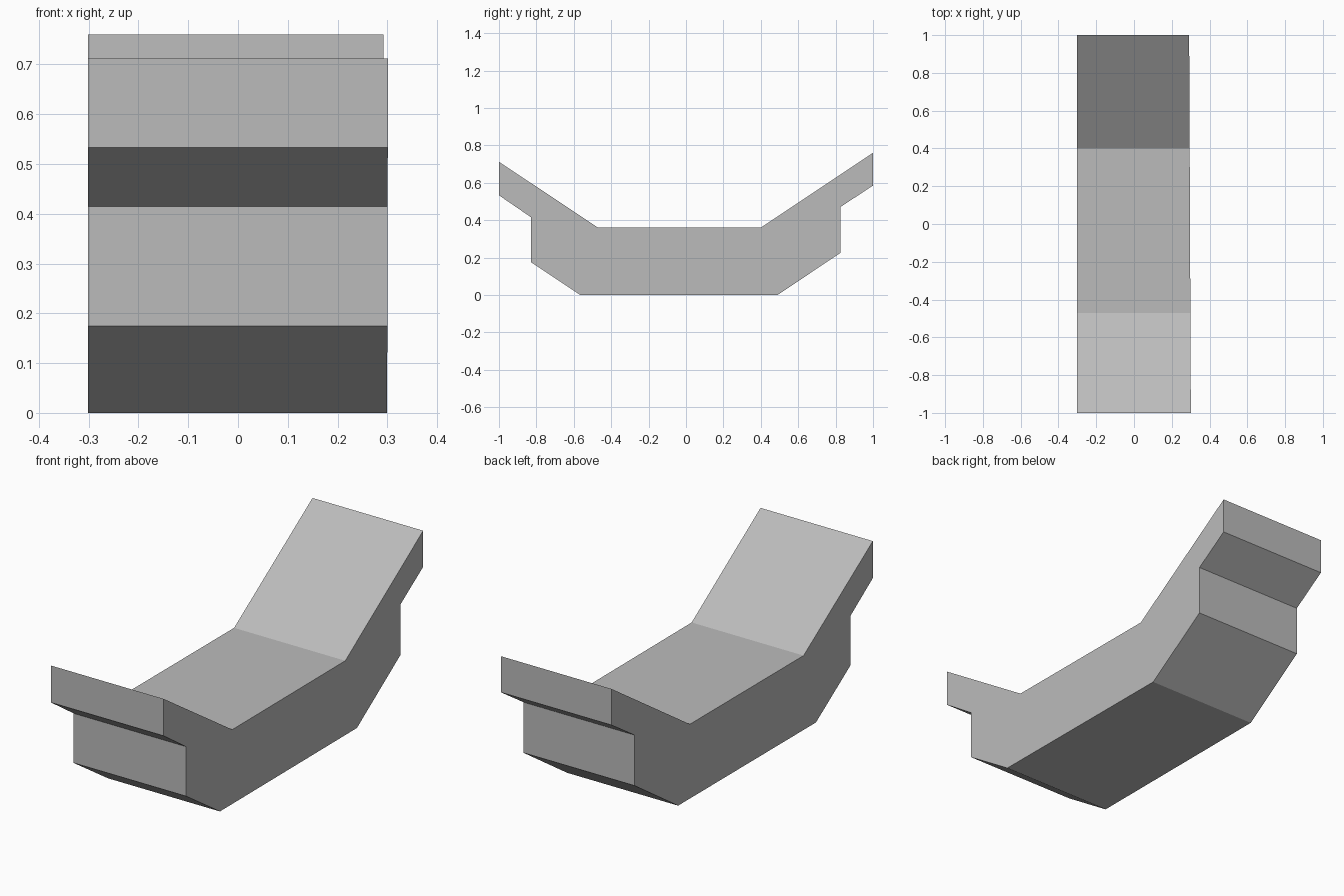
import bpy
import bmesh

cube = bpy.data.objects.get("Cube")
if cube:
    bpy.data.objects.remove(cube, do_unlink=True)

# Single grey finish
grey = bpy.data.materials.new("plain grey")
grey.use_nodes = True
color = (0.5, 0.5, 0.5, 1)
grey.diffuse_color = color
grey.node_tree.nodes["Principled BSDF"].inputs["Base Color"].default_value = color

# Side profile (y, z): flat bed with a raised, stepped ramp at each end
profile = [
    (-0.565, 0), (0.49, 0), (0.825, 0.225), (0.825, 0.47),
    (1, 0.585), (1, 0.76), (0.4, 0.36), (-0.47, 0.36),
    (-1, 0.712), (-1, 0.533), (-0.828, 0.415), (-0.828, 0.175),
]


def left_side(y):
    """The left side narrows slightly towards the back."""
    return 0.2965 - 0.0045 * y


# Profile drawn on both sides and bridged
bm = bmesh.new()
right = [bm.verts.new((-0.301, y, z)) for y, z in profile]
left = [bm.verts.new((left_side(y), y, z)) for y, z in profile]
bm.faces.new(right)
bm.faces.new(left)
for i in range(len(profile)):
    j = (i + 1) % len(profile)
    bm.faces.new((right[i], right[j], left[j], left[i]))
bmesh.ops.recalc_face_normals(bm, faces=bm.faces)

mesh = bpy.data.meshes.new("ramped_block")
bm.to_mesh(mesh)
bm.free()
mesh.materials.append(grey)
block = bpy.data.objects.new("ramped_block", mesh)
bpy.context.collection.objects.link(block)
